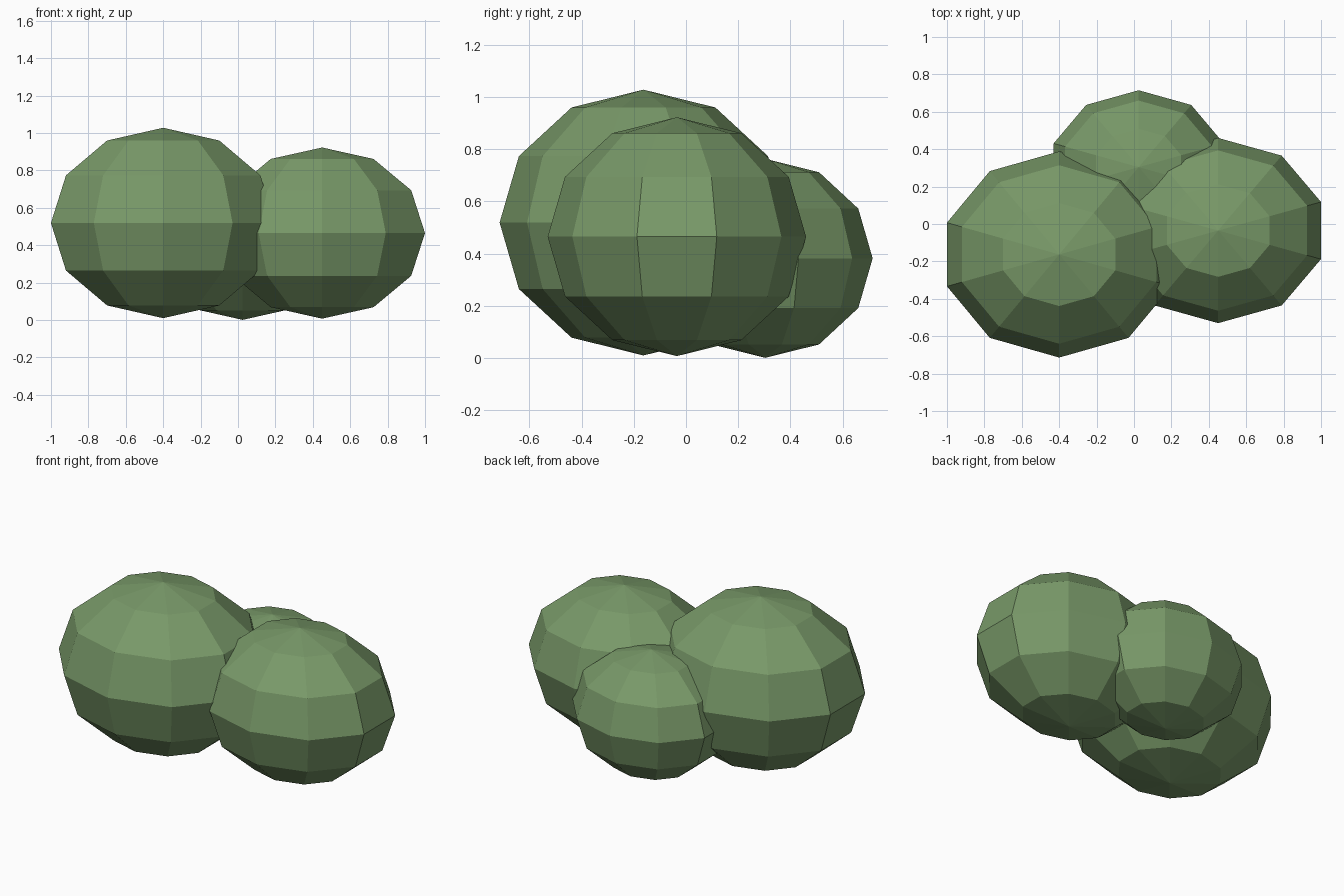
import bpy

if "Cube" in bpy.data.objects:
    bpy.data.objects.remove(bpy.data.objects["Cube"])

# Leaf green material
green = bpy.data.materials.new("leaf_green")
green.diffuse_color = (0.19, 0.32, 0.14, 1)
green.use_nodes = True
green.node_tree.nodes["Principled BSDF"].inputs["Base Color"].default_value = green.diffuse_color


def clump(name, centre, radii):
    """Low-poly squashed sphere with flat faces."""
    bpy.ops.mesh.primitive_uv_sphere_add(segments=10, ring_count=6, radius=1, location=centre)
    ob = bpy.context.object
    ob.name = name
    ob.scale = radii
    bpy.ops.object.transform_apply(location=False, rotation=False, scale=True)
    bpy.ops.object.shade_flat()
    ob.data.materials.append(green)
    return ob


# Three overlapping bush clumps
clump("large_clump", (-0.40, -0.163, 0.519), (0.631, 0.551, 0.509))
clump("medium_clump", (0.45, -0.035, 0.465), (0.578, 0.495, 0.4575))
clump("small_clump", (0.025, 0.304, 0.382), (0.478, 0.411, 0.381))
